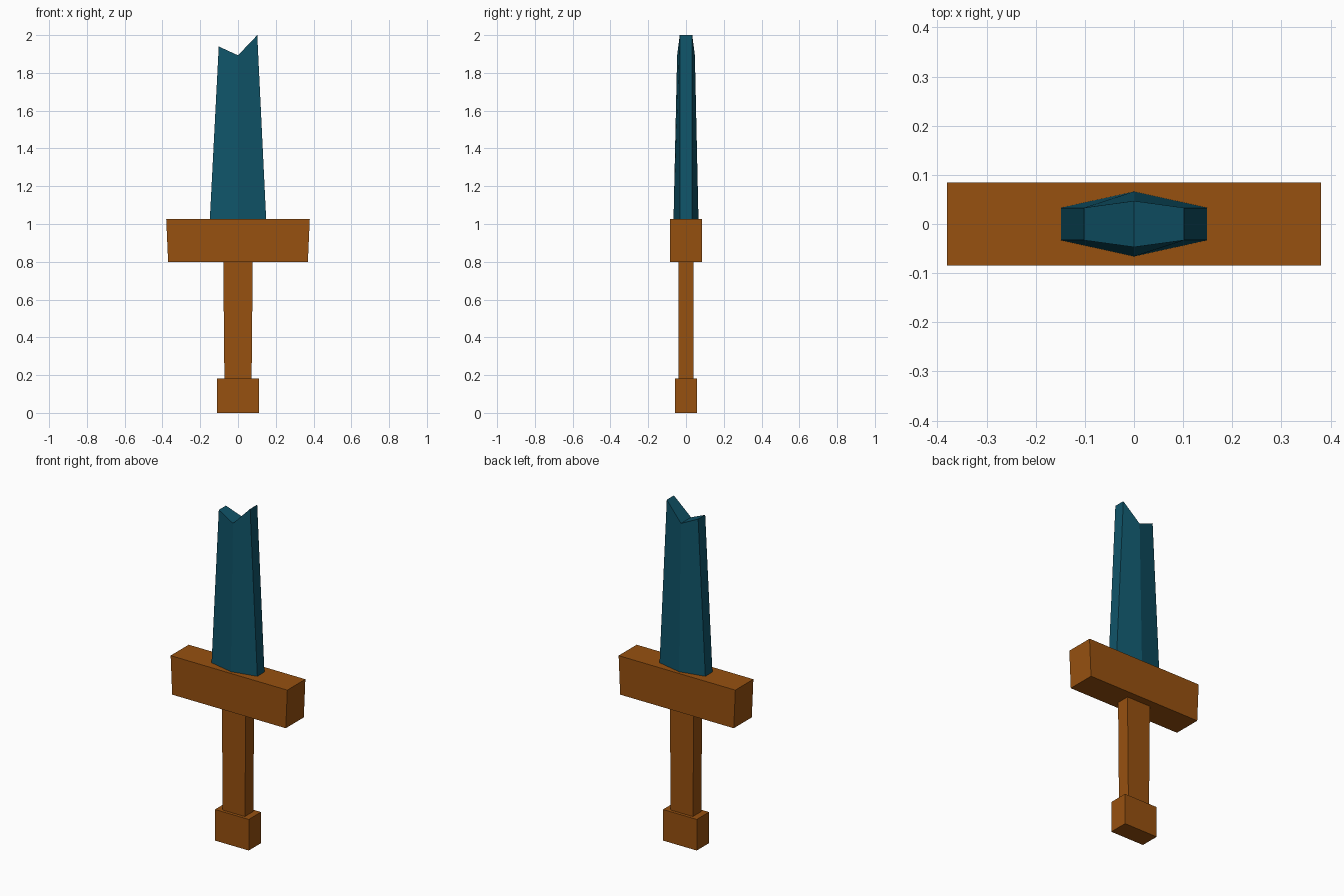
import bpy
import bmesh

if "Cube" in bpy.data.objects:
    bpy.data.objects.remove(bpy.data.objects["Cube"])


def material(name, rgb):
    m = bpy.data.materials.new(name)
    m.diffuse_color = (*rgb, 1)
    m.use_nodes = True
    m.node_tree.nodes["Principled BSDF"].inputs["Base Color"].default_value = m.diffuse_color
    return m


wood = material("brown_wood", (0.31, 0.082, 0.005))
steel = material("teal_steel", (0.005, 0.088, 0.14))


def loft(name, bottom, top, mat):
    """Solid between two matching rings, capped at both ends."""
    bm = bmesh.new()
    a = [bm.verts.new(p) for p in bottom]
    b = [bm.verts.new(p) for p in top]
    n = len(a)
    for i in range(n):
        j = (i + 1) % n
        bm.faces.new((a[i], a[j], b[j], b[i]))
    bm.faces.new(a[::-1])
    if n == 6:  # notched blade tip: split along the centre ridge
        bm.faces.new((b[0], b[1], b[4], b[5]))
        bm.faces.new((b[1], b[2], b[3], b[4]))
    else:
        bm.faces.new(b)
    bmesh.ops.recalc_face_normals(bm, faces=bm.faces)
    mesh = bpy.data.meshes.new(name)
    bm.to_mesh(mesh)
    bm.free()
    mesh.materials.append(mat)
    obj = bpy.data.objects.new(name, mesh)
    bpy.context.collection.objects.link(obj)
    return obj


def rect(x, y, z):
    return [(-x, -y, z), (x, -y, z), (x, y, z), (-x, y, z)]


def hexagon(x, edge_y, ridge_y, z_left, z_mid, z_right):
    return [(-x, -edge_y, z_left), (0, -ridge_y, z_mid), (x, -edge_y, z_right),
            (x, edge_y, z_right), (0, ridge_y, z_mid), (-x, edge_y, z_left)]


# Handle parts, slightly flared upwards
loft("pommel", rect(0.11, 0.057, 0), rect(0.11, 0.057, 0.183), wood)
loft("grip", rect(0.072, 0.039, 0.183), rect(0.078, 0.039, 0.80), wood)
loft("crossguard", rect(0.37, 0.084, 0.80), rect(0.38, 0.084, 1.027), wood)

# Ridged, tapering blade with a broken, notched tip
loft("blade", hexagon(0.149, 0.033, 0.066, 1.027, 1.027, 1.027),
     hexagon(0.102, 0.033, 0.047, 1.94, 1.893, 2.0), steel)
